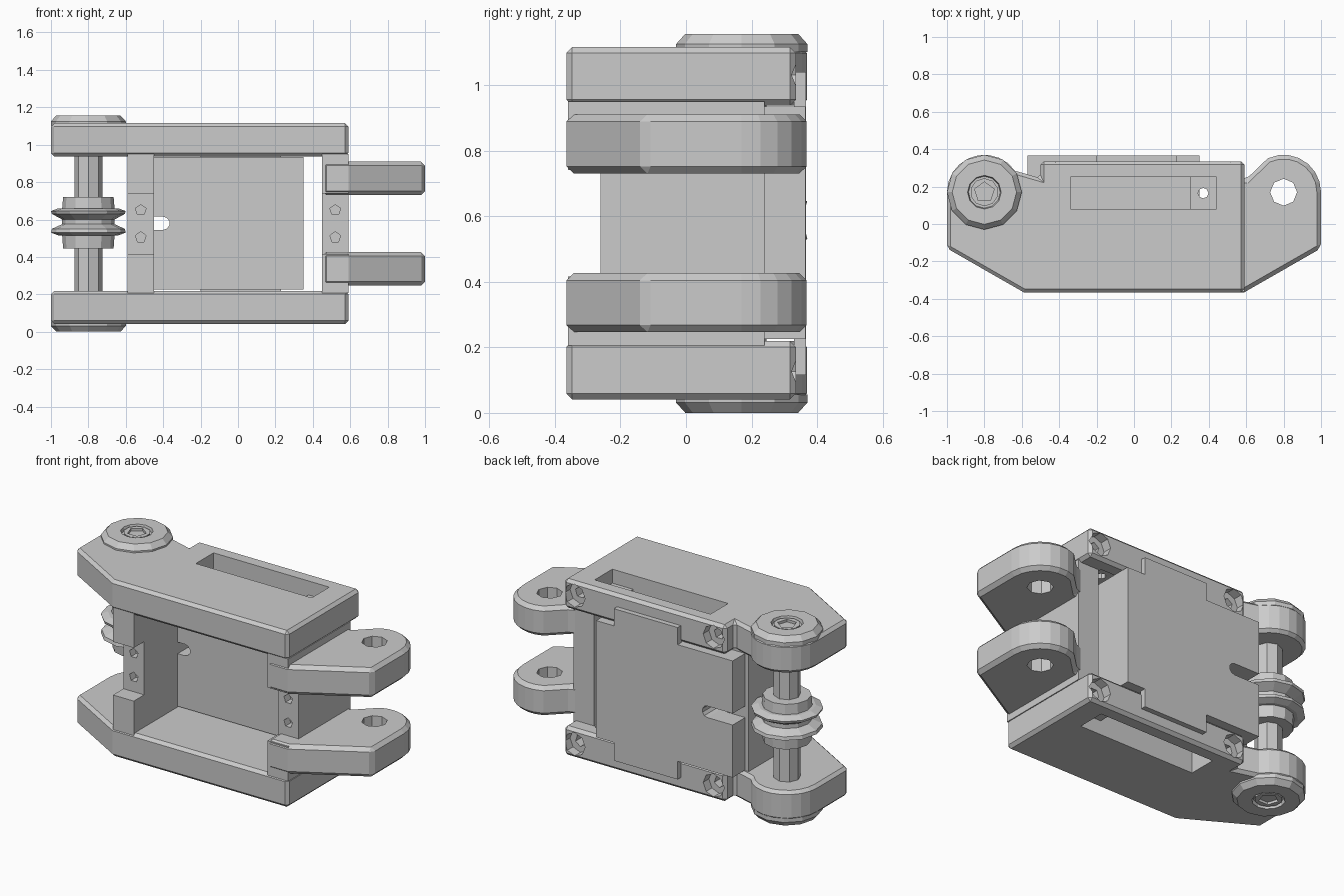
import bpy, bmesh
from math import sin, cos, radians, pi
from mathutils import Matrix

old = bpy.data.objects.get("Cube")
if old:
    bpy.data.objects.remove(old, do_unlink=True)

HEIGHT = 1.156          # the hinge is symmetrical about half this height
PIVOT_X, PIVOT_Y, LUG_R = 0.8, 0.17, 0.2

grey = bpy.data.materials.new("plain grey")
grey.use_nodes = True
grey.diffuse_color = (0.6, 0.6, 0.6, 1)
grey.node_tree.nodes["Principled BSDF"].inputs["Base Color"].default_value = (0.6, 0.6, 0.6, 1)


def finish(name, bm, bevel=0.0, flip=False):
    """Turn a bmesh into an object, optionally mirrored top to bottom."""
    if flip:
        bmesh.ops.transform(bm, verts=bm.verts,
                            matrix=Matrix.Translation((0, 0, HEIGHT)) @ Matrix.Scale(-1, 4, (0, 0, 1)))
    bmesh.ops.recalc_face_normals(bm, faces=bm.faces)
    mesh = bpy.data.meshes.new(name)
    bm.to_mesh(mesh)
    bm.free()
    mesh.materials.append(grey)
    ob = bpy.data.objects.new(name, mesh)
    bpy.context.collection.objects.link(ob)
    if bevel:
        mod = ob.modifiers.new("edge", 'BEVEL')
        mod.width, mod.segments = bevel, 1
        mod.limit_method, mod.angle_limit = 'ANGLE', radians(40)
        apply(ob, mod)
    return ob


def apply(ob, mod):
    with bpy.context.temp_override(object=ob, active_object=ob, selected_objects=[ob]):
        bpy.ops.object.modifier_apply(modifier=mod.name)


def prism(name, points, z0, z1, bevel=0.0, flip=False):
    bm = bmesh.new()
    low = bm.faces.new([bm.verts.new((x, y, z0)) for x, y in points])
    up = bmesh.ops.extrude_face_region(bm, geom=[low])["geom"]
    bmesh.ops.translate(bm, vec=(0, 0, z1 - z0),
                        verts=[v for v in up if isinstance(v, bmesh.types.BMVert)])
    return finish(name, bm, bevel, flip)


def box(name, x, y, z, bevel=0.0, flip=False):
    pts = [(x[0], y[0]), (x[1], y[0]), (x[1], y[1]), (x[0], y[1])]
    return prism(name, pts, z[0], z[1], bevel, flip)


def cylinder(name, centre, r, depth, sides, axis='Z', flip=False):
    bm = bmesh.new()
    bmesh.ops.create_cone(bm, cap_ends=True, segments=sides, radius1=r, radius2=r, depth=depth)
    if axis == 'Y':
        bmesh.ops.rotate(bm, verts=bm.verts, matrix=Matrix.Rotation(pi / 2, 3, 'X'))
    bmesh.ops.translate(bm, verts=bm.verts, vec=centre)
    return finish(name, bm, 0, flip)


def lathe(name, profile, sides, flip=False):
    """Spin (radius, height) points round the pivot pin."""
    bm = bmesh.new()
    verts = [bm.verts.new((r, 0, z)) for r, z in profile]
    edges = [bm.edges.new(pair) for pair in zip(verts, verts[1:])]
    bmesh.ops.spin(bm, geom=verts + edges, cent=(0, 0, 0), axis=(0, 0, 1),
                   angle=2 * pi, steps=sides, use_merge=True)
    bmesh.ops.remove_doubles(bm, verts=bm.verts, dist=0.0005)
    bmesh.ops.translate(bm, verts=bm.verts, vec=(-PIVOT_X, PIVOT_Y, 0))
    return finish(name, bm, 0, flip)


def cut(ob, cutters):
    for c in cutters:
        mod = ob.modifiers.new("cut", 'BOOLEAN')
        mod.operation, mod.solver, mod.object = 'DIFFERENCE', 'EXACT', c
        apply(ob, mod)
        bpy.data.objects.remove(c, do_unlink=True)


def arc(cx, start, end, steps):
    angles = [radians(start + (end - start) * i / steps) for i in range(steps + 1)]
    return [(cx + LUG_R * cos(a), PIVOT_Y + LUG_R * sin(a)) for a in angles]


# Outlines of the side plates and the fork lugs
plate_outline = ([(-0.5, 0.245), (-0.5, 0.335), (0.59, 0.335), (0.59, -0.365), (-0.59, -0.365),
                  (-1, -0.13)] + arc(-PIVOT_X, 180, 35, 9))
lug_outline = ([(0.45, 0.24), (0.45, -0.365), (0.59, -0.365), (1, -0.13)]
               + arc(PIVOT_X, 0, 115, 7) + [(0.6, 0.24)])

for flip, side in ((False, "top"), (True, "bottom")):
    # Side plate with a long window and screw pockets in its back edge
    plate = prism(side + "_side_plate", plate_outline, 0.937, 1.115, 0.018, flip)
    cutters = [box("window_cutter", (-0.34, 0.44), (0.08, 0.25), (0.9, 1.2), 0, flip)]
    for x in (0.515, -0.42):
        cutters += [cylinder("pocket_cutter", (x, 0.34, 1.03), 0.07, 0.12, 8, 'Y', flip),
                    cylinder("screw_hole_cutter", (x, 0.28, 1.03), 0.035, 0.12, 5, 'Y', flip)]
    cut(plate, cutters)

    # Small drilled tab inside the window
    tab = box(side + "_window_tab", (0.3, 0.445), (0.075, 0.255), (0.96, 1.03), 0, flip)
    cut(tab, [cylinder("tab_hole_cutter", (0.37, 0.165, 1), 0.028, 0.3, 8)
              if not flip else
              cylinder("tab_hole_cutter", (0.37, 0.165, 1), 0.028, 0.3, 8, 'Z', True)])

    # Fork lug with a hole for the next link
    lug = prism(side + "_fork_lug", lug_outline, 0.73, 0.91, 0.022, flip)
    cut(lug, [cylinder("lug_hole_cutter", (PIVOT_X, PIVOT_Y, 0.8), 0.072, 0.5, 8, 'Z', flip)])

    # Shoulders that join the plates to the columns
    for s, end in ((-1, "right"), (1, "left")):
        xs = sorted((s * 0.45, s * 0.59))
        box(f"{side}_{end}_shoulder", xs, (-0.36, 0.24), (0.74, 0.95), 0, flip)

    # Raised round boss with a socket bolt
    lathe(side + "_pivot_boss",
          [(0, 1.1), (0.2, 1.1), (0.2, 1.125), (0.172, HEIGHT), (0.09, HEIGHT), (0.085, 1.135),
           (0, 1.135)], 12, flip)
    bolt = cylinder(side + "_bolt_head", (-PIVOT_X, PIVOT_Y, 1.135), 0.075, 0.03, 10, 'Z', flip)
    cut(bolt, [cylinder("socket_cutter", (-PIVOT_X, PIVOT_Y, 1.145), 0.055, 0.03, 5, 'Z', flip)])

# Columns between the plates, each drilled twice at the front
for s, end in ((-1, "right"), (1, "left")):
    column = box(end + "_column", sorted((s * 0.45, s * 0.59)), (-0.26, 0.24), (0.22, 0.94))
    cut(column, [cylinder("drill_cutter", (s * 0.52, -0.26, z), 0.03, 0.1, 5, 'Y')
                 for z in (0.505, 0.65)])

# Motor block behind the columns, with a cable notch
motor = box("motor_block", (-0.448, 0.35), (0.06, 0.3), (0.225, 0.935))
cover = box("motor_cover", (-0.57, 0.35), (0.245, 0.365), (0.225, 0.935))
for part in (motor, cover):
    cut(part, [box("notch_cutter", (-0.7, -0.4), (0, 0.5), (0.545, 0.615)),
               cylinder("notch_end_cutter", (-0.4, 0.25, 0.58), 0.035, 0.6, 10, 'Y')])
box("cover_flange", (-0.2, 0.23), (0.33, 0.366), (0.115, 1.04))

# Pivot pin with a grooved pulley
cylinder("pivot_pin", (-PIVOT_X, PIVOT_Y, HEIGHT / 2), 0.075, 0.76, 8)
lathe("pulley",
      [(0.07, 0.445), (0.135, 0.445), (0.14, 0.515), (0.16, 0.515), (0.2, 0.53), (0.195, 0.55),
       (0.14, 0.575), (0.14, 0.6), (0.195, 0.63), (0.2, 0.645), (0.16, 0.66), (0.14, 0.66),
       (0.135, 0.72), (0.07, 0.72)], 12)
